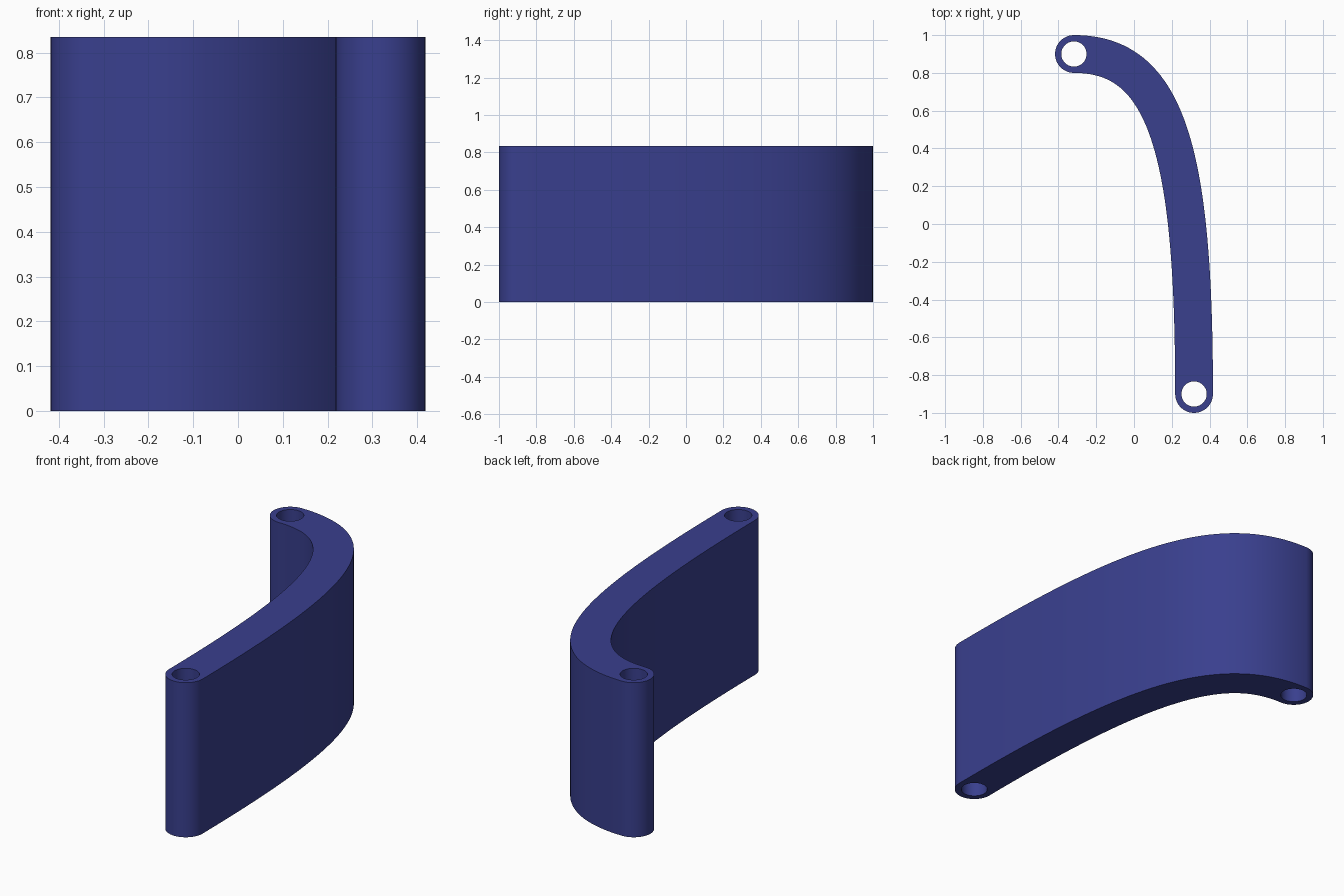
import bpy, bmesh, math
from mathutils import Vector

if "Cube" in bpy.data.objects:
    bpy.data.objects.remove(bpy.data.objects["Cube"])

HEIGHT, HALF_WIDTH, HOLE_RADIUS = 0.835, 0.1, 0.067
TOP, BOTTOM = Vector((-0.318, 0.9)), Vector((0.318, -0.9))
# Cubic centre line running from the back pivot to the front pivot
CONTROL = (TOP, Vector((0.17, 0.9)), Vector((0.318, 0.4)), BOTTOM)
STEPS = 48


def centre(t):
    a, b, c, d = CONTROL
    s = 1 - t
    point = a * s**3 + b * 3 * s * s * t + c * 3 * s * t * t + d * t**3
    tangent = (b - a) * s * s + (c - b) * 2 * s * t + (d - c) * t * t
    tangent.normalize()
    return point, Vector((-tangent.y, tangent.x))


def arc(middle, radius, start, sweep, count):
    return [middle + radius * Vector((math.cos(start + sweep * i / count),
                                      math.sin(start + sweep * i / count)))
            for i in range(count)]


# Outline: outer side, front round end, inner side, back round end
samples = [centre(i / STEPS) for i in range(STEPS + 1)]
outline = [p + n * HALF_WIDTH for p, n in samples]
outline += arc(BOTTOM, HALF_WIDTH, 0, -math.pi, 24)[1:]
outline += [p - n * HALF_WIDTH for p, n in reversed(samples)]
outline += arc(TOP, HALF_WIDTH, -math.pi / 2, -math.pi, 24)[1:]
holes = [arc(c, HOLE_RADIUS, 0, 2 * math.pi, 40) for c in (TOP, BOTTOM)]

# Filled flat profile with two pivot holes, given thickness
curve = bpy.data.curves.new("link_profile", "CURVE")
curve.dimensions = "2D"
curve.fill_mode = "BOTH"
curve.extrude = HEIGHT / 2
for loop in [outline] + holes:
    spline = curve.splines.new("POLY")
    spline.points.add(len(loop) - 1)
    for point, p in zip(spline.points, loop):
        point.co = (p.x, p.y, 0, 1)
    spline.use_cyclic_u = True
profile = bpy.data.objects.new("link_profile", curve)
bpy.context.collection.objects.link(profile)
bpy.context.view_layer.update()
mesh = bpy.data.meshes.new_from_object(
    profile.evaluated_get(bpy.context.evaluated_depsgraph_get()))
bpy.data.objects.remove(profile)

# Weld the caps to the walls and stand the part on the ground
bm = bmesh.new()
bm.from_mesh(mesh)
bmesh.ops.remove_doubles(bm, verts=bm.verts, dist=0.0001)
bmesh.ops.recalc_face_normals(bm, faces=bm.faces)
bmesh.ops.translate(bm, verts=bm.verts, vec=(0, 0, HEIGHT / 2))
bm.to_mesh(mesh)
bm.free()

# Single blue finish
blue = bpy.data.materials.new("dark_blue")
blue.diffuse_color = (0.041, 0.05, 0.27, 1)
blue.use_nodes = True
blue.node_tree.nodes["Principled BSDF"].inputs["Base Color"].default_value = blue.diffuse_color
mesh.materials.clear()
mesh.materials.append(blue)
link = bpy.data.objects.new("curved_link", mesh)
bpy.context.collection.objects.link(link)
bpy.context.view_layer.objects.active = link
link.select_set(True)
bpy.ops.object.shade_smooth_by_angle(angle=math.radians(30))
